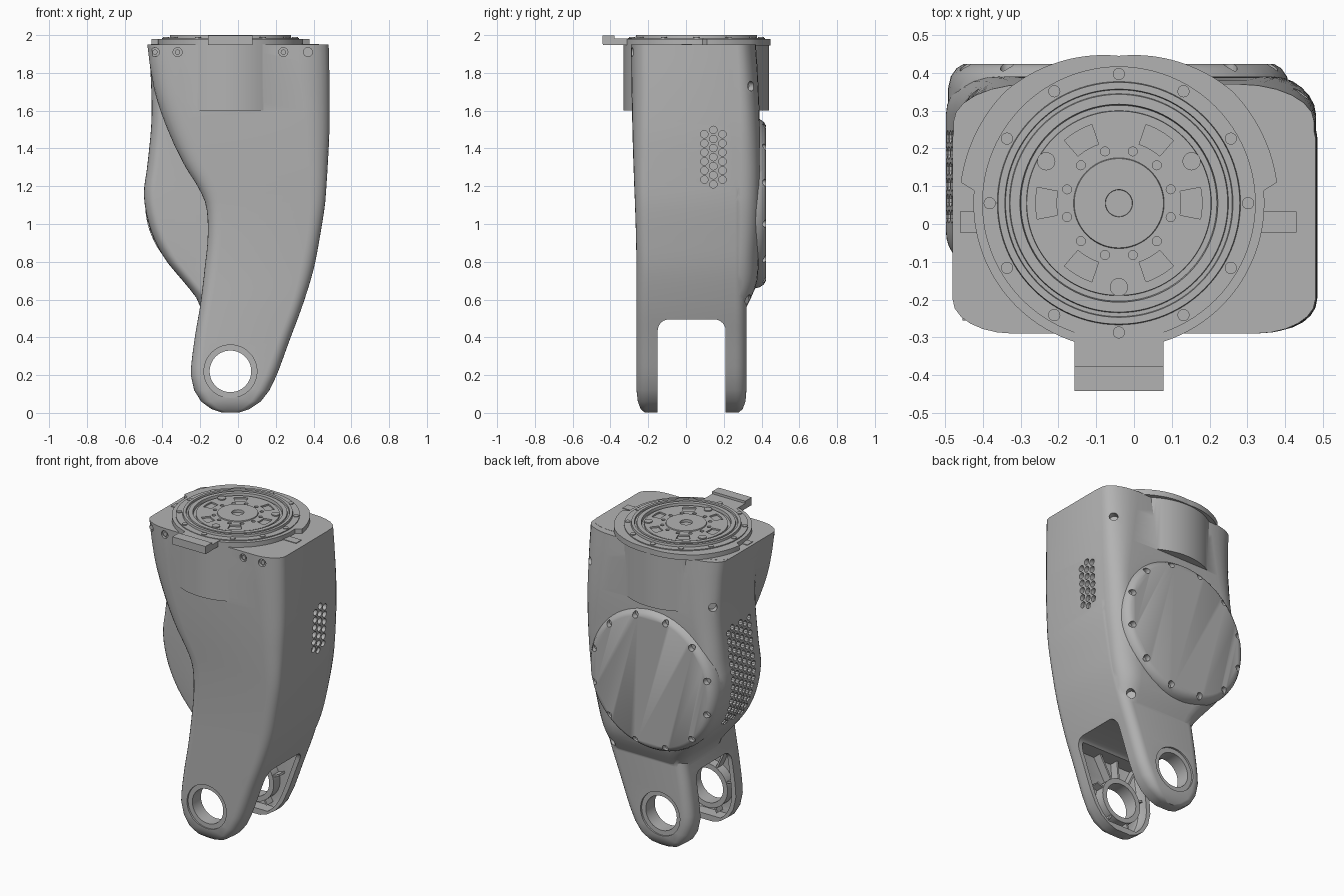
import bpy, bmesh, math
from mathutils import Matrix, Vector

if "Cube" in bpy.data.objects:
    bpy.data.objects.remove(bpy.data.objects["Cube"])

grey = bpy.data.materials.new("plain_grey")
grey.use_nodes = True
GREY = (0.45, 0.45, 0.45, 1)
grey.diffuse_color = GREY
grey.node_tree.nodes["Principled BSDF"].inputs["Base Color"].default_value = GREY
AX, AY = -0.04, 0.055          # turntable axis
HOLE_Z, DISC_Z = 0.22, 1.11    # fork hole and rear cover heights


def make(name, bm):
    bmesh.ops.recalc_face_normals(bm, faces=bm.faces)
    me = bpy.data.meshes.new(name)
    bm.to_mesh(me)
    bm.free()
    me.materials.append(grey)
    ob = bpy.data.objects.new(name, me)
    bpy.context.collection.objects.link(ob)
    return ob


def skin(rings):
    """Closed solid through equal-length rings of points."""
    bm = bmesh.new()
    vs = [[bm.verts.new(p) for p in r] for r in rings]
    n = len(vs[0])
    for a, b in zip(vs, vs[1:]):
        for i in range(n):
            bm.faces.new((a[i], a[(i + 1) % n], b[(i + 1) % n], b[i]))
    bm.faces.new(vs[0][::-1])
    bm.faces.new(vs[-1])
    return bm


def section(z, x0, x1, y0, y1, front, back, seg=6):
    """Rectangle with elliptical corners; front/back are (rx, ry)."""
    pts = []
    corners = ((x1, y1, -1, -1, back, 0), (x0, y1, 1, -1, back, 1),
               (x0, y0, 1, 1, front, 2), (x1, y0, -1, 1, front, 3))
    for cx, cy, sx, sy, (rx, ry), q in corners:
        rx = min(rx, (x1 - x0) * 0.48)
        for i in range(seg + 1):
            a = math.pi / 2 * (q + i / seg)
            pts.append((cx + sx * rx + rx * math.cos(a), cy + sy * ry + ry * math.sin(a), z))
    return pts


def interp(table, z):
    """Smooth interpolation of table rows (z, values...)."""
    k = max(i for i in range(len(table) - 1) if i == 0 or table[i][0] <= z)
    rows = [table[max(0, min(len(table) - 1, k + d))] for d in (-1, 0, 1, 2)]
    p0, p1, p2, p3 = rows
    h = p2[0] - p1[0]
    t = (z - p1[0]) / h
    out = []
    for c in range(1, len(p1)):
        m1 = (p2[c] - p0[c]) / max(p2[0] - p0[0], 1e-6) * h
        m2 = (p3[c] - p1[c]) / max(p3[0] - p1[0], 1e-6) * h
        out.append((2*t**3 - 3*t**2 + 1) * p1[c] + (t**3 - 2*t**2 + t) * m1
                   + (3*t**2 - 2*t**3) * p2[c] + (t**3 - t**2) * m2)
    return out


def cyl(bm, p, axis, r, depth, seg=24, r2=None):
    rot = Vector((0, 0, 1)).rotation_difference(Vector(axis)).to_matrix().to_4x4()
    bmesh.ops.create_cone(bm, cap_ends=True, segments=seg, radius1=r, radius2=r2 or r,
                          depth=depth, matrix=Matrix.Translation(p) @ rot)


def box(bm, p, size, rot=Matrix()):
    bmesh.ops.create_cube(bm, size=1, matrix=Matrix.Translation(p) @ rot @ Matrix.Diagonal((*size, 1)))


def boolean(ob, other, op):
    m = ob.modifiers.new(op, 'BOOLEAN')
    m.object, m.operation, m.solver = other, op, 'EXACT'
    bpy.context.view_layer.objects.active = ob
    bpy.ops.object.select_all(action='DESELECT')
    ob.select_set(True)
    bpy.ops.object.modifier_apply(modifier=m.name)
    bpy.data.objects.remove(other)


def smooth(ob, angle=32):
    bpy.ops.object.select_all(action='DESELECT')
    bpy.context.view_layer.objects.active = ob
    ob.select_set(True)
    bpy.ops.object.shade_smooth_by_angle(angle=math.radians(angle))


# Main shell: height, left, right, front, back, corner rx, corner ry
MAIN = [(.003, -.09, .01, -.22, .28, .03, .02), (.02, -.14, .06, -.24, .3, .04, .03),
        (.06, -.195, .12, -.255, .315, .05, .05), (.12, -.232, .167, -.262, .32, .06, .06),
        (.2, -.25, .205, -.262, .32, .06, .06), (.39, -.23, .275, -.262, .32, .06, .06),
        (.57, -.2, .342, -.262, .32, .06, .06), (.76, -.177, .4, -.262, .32, .07, .06),
        (.94, -.16, .435, -.265, .32, .07, .06), (1.1, -.17, .46, -.27, .32, .08, .06),
        (1.2, -.214, .468, -.274, .32, .09, .06), (1.31, -.283, .475, -.278, .32, .1, .07),
        (1.47, -.36, .483, -.283, .32, .12, .08), (1.66, -.43, .485, -.287, .32, .14, .09),
        (1.82, -.463, .483, -.29, .32, .16, .09), (1.95, -.48, .48, -.29, .32, .16, .09)]
heights = [r[0] for r in MAIN[:5]] + [.2 + 1.75 * i / 40 for i in range(1, 41)]
rings = []
for z in heights:
    x0, x1, y0, y1, rx, ry = interp(MAIN, z)
    rings.append(section(z, x0, x1, y0, y1, (rx, ry), (rx, ry)))
body = make("shell_body", skin(rings))

# Rear shell that bulges out to the left: height, left, back, back corner rx, ry
REAR = [(.52, -.19, .3, .08, .06), (.6, -.215, .34, .1, .08), (.69, -.285, .375, .12, .1),
        (.82, -.39, .385, .14, .1), (.97, -.463, .39, .12, .1), (1.15, -.498, .39, .1, .1),
        (1.31, -.48, .39, .1, .1), (1.55, -.458, .39, .14, .1), (1.8, -.463, .38, .18, .1),
        (1.949, -.478, .37, .2, .1)]
rings = []
for i in range(33):
    z = .52 + 1.429 * i / 32
    x0, y1, rx, ry = interp(REAR, z)
    x1 = interp(MAIN, z)[1] - .003
    rings.append(section(z, x0, x1, -.1, y1, (.06, .08), (rx, ry)))
boolean(body, make("rear_shell", skin(rings)), 'UNION')

# Round motor boss on the back and collar under the turntable
rings = []
for y, r in ((.1, .452), (.36, .452), (.39, .445), (.412, .43), (.424, .41)):
    rings.append([(AX + r * math.cos(a), y, DISC_Z + r * math.sin(a))
                  for a in (math.tau * i / 72 for i in range(72))])
boolean(body, make("motor_boss", skin(rings)), 'UNION')
bm = bmesh.new()
cyl(bm, (AX, AY, 1.7725), (0, 0, 1), .385, .345, 96)
boolean(body, make("collar", bm), 'UNION')

# Fork slot with rounded upper corners
arc = [(-.15, -.1), (.21, -.1)]
for cy, a0 in ((.15, 0), (-.09, 90)):
    arc += [(cy + .06 * math.cos(math.radians(a0 + d)), .435 + .06 * math.sin(math.radians(a0 + d)))
            for d in range(0, 91, 15)]
boolean(body, make("slot", skin([[(x, y, z) for y, z in arc] for x in (-.7, .7)])), 'DIFFERENCE')

# Hollow inner faces of the fork legs
rings = []
for i in range(15):
    z = .04 + .44 * i / 14
    x0, x1 = interp(MAIN, z)[:2]
    rings.append(section(z, x0 + .03, x1 - .03, -.225, .283, (.02, .02), (.02, .02), 2))
boolean(body, make("pocket", skin(rings)), 'DIFFERENCE')

# Bearing bosses and ribs inside the legs
bm = bmesh.new()
for y in (-.2, .255):
    cyl(bm, (AX, y, HOLE_Z), (0, 1, 0), .142, .075, 48)
boolean(body, make("bearing_boss", bm), 'UNION')

# Through holes with stepped rims
bm = bmesh.new()
cyl(bm, (AX, 0, HOLE_Z), (0, 1, 0), .11, 1.2, 64)
boolean(body, make("hole", bm), 'DIFFERENCE')
bm = bmesh.new()
for y in (-.3, .358):
    cyl(bm, (AX, y, HOLE_Z), (0, 1, 0), .14, .1, 64)
boolean(body, make("rim", bm), 'DIFFERENCE')

# Vents on both sides, screw holes on the front, corners and cover rim
bm = bmesh.new()
for c in range(3):
    for k in range(7 if c == 1 else 6):
        cyl(bm, (.5, .097 + .048 * c, (1.21 if c == 1 else 1.235) + .048 * k), (1, 0, 0), .02, .1, 12)
for c in range(6):
    for k in range(14 - c % 2):
        z = .86 + .048 * k + .024 * (c % 2)
        cyl(bm, (interp(REAR, z)[0], .02 + .042 * c, z), (1, 0, 0), .018, .05, 10)
for x, y in ((-.44, -.26), (-.32, -.29), (.24, -.29), (.37, -.285)):
    cyl(bm, (x, y - .03, 1.91), (0, 1, 0), .024, .09, 16)
for x, z, sx in ((.45, 1.73, 1), (.32, .6, 1), (-.44, 1.66, -1)):
    cyl(bm, (x, .35, z), (sx, 1, 0), .026, .1, 16)
for i in range(12):
    a = math.tau * (i + .5) / 12
    cyl(bm, (AX + .415 * math.cos(a), .42, DISC_Z + .415 * math.sin(a)), (0, 1, 0), .02, .06, 14)
boolean(body, make("small_holes", bm), 'DIFFERENCE')
smooth(body)

# Leg ribs fanning out from the bosses
bm = bmesh.new()
for y in (-.2, .255):
    for deg, length in ((60, .2), (85, .25), (115, .2), (20, .05), (160, .04), (250, .04), (300, .04)):
        a = math.radians(deg)
        d = .135 + length / 2
        box(bm, (AX + d * math.cos(a), y, HOLE_Z + d * math.sin(a)), (length, .06, .012),
            Matrix.Rotation(-a, 4, 'Y'))
make("leg_ribs", bm)

# Front screws
bm = bmesh.new()
for x, y in ((-.44, -.25), (-.32, -.28), (.24, -.28), (.37, -.272)):
    cyl(bm, (x, y + .005, 1.91), (0, 1, 0), .014, .02, 12)
make("front_screws", bm)

# Flange with wider rear wings
out = []
for i in range(144):
    d = 360 * i / 144
    r = .385
    if 6 < d < 174:
        r = .39 + .032 * min(1, abs(d - 90) / 45)
    a = math.radians(d)
    out.append((AX + r * math.cos(a), AY + r * math.sin(a)))
smooth(make("flange", skin([[(x, y, z) for x, y in out] for z in (1.945, 1.98)])))

# Front lug with a raised lip
bm = bmesh.new()
box(bm, (AX, -.34, 1.965), (.235, .2, .035))
box(bm, (AX, -.41, 1.975), (.235, .065, .045))
make("front_lug", bm)

# Turntable, turned from a profile
prof = [(.362, 1.97), (.362, 1.986), (.322, 1.986), (.32, 2), (.302, 2), (.3, 1.99), (.29, 1.99),
        (.288, 1.998), (.262, 1.998), (.258, 1.972), (.246, 1.972), (.244, 1.99), (.12, 1.99),
        (.118, 1.996), (.036, 1.996), (.034, 1.96)]
table = make("turntable", skin([[(AX + r * math.cos(a), AY + r * math.sin(a), z)
             for a in (math.tau * i / 96 for i in range(96))] for r, z in prof]))
bm = bmesh.new()
for base in (90, 210, 330):
    for off in (-30, 30):
        ring = []
        for r, span in ((.165, range(-11, 12, 2)), (.22, range(11, -12, -2))):
            ring += [(AX + r * math.cos(math.radians(base + off + d)),
                      AY + r * math.sin(math.radians(base + off + d))) for d in span]
        part = skin([[(x, y, z) for x, y in ring] for z in (1.974, 2.1)])
        tmp = bpy.data.meshes.new("window")
        part.to_mesh(tmp)
        part.free()
        bm.from_mesh(tmp)
        bpy.data.meshes.remove(tmp)
for i in range(12):
    a = math.radians(30 * i + 15)
    cyl(bm, (AX + .142 * math.cos(a), AY + .142 * math.sin(a), 2.03), (0, 0, 1), .012, .1, 12)
boolean(table, make("windows", bm), 'DIFFERENCE')
smooth(table)

# Turntable screws
bm = bmesh.new()
for i in range(12):
    a = math.radians(30 * i)
    cyl(bm, (AX + .342 * math.cos(a), AY + .342 * math.sin(a), 1.986), (0, 0, 1), .016, .01, 16)
for d in (30, 150, 270):
    a = math.radians(d)
    cyl(bm, (AX + .222 * math.cos(a), AY + .222 * math.sin(a), 1.99), (0, 0, 1), .024, .014, 20)
make("turntable_screws", bm)

# Small tabs beside the flange
bm = bmesh.new()
for x in (-.4, .37):
    box(bm, (x, .005, 1.95), (.12, .055, .008))
make("side_tabs", bm)
